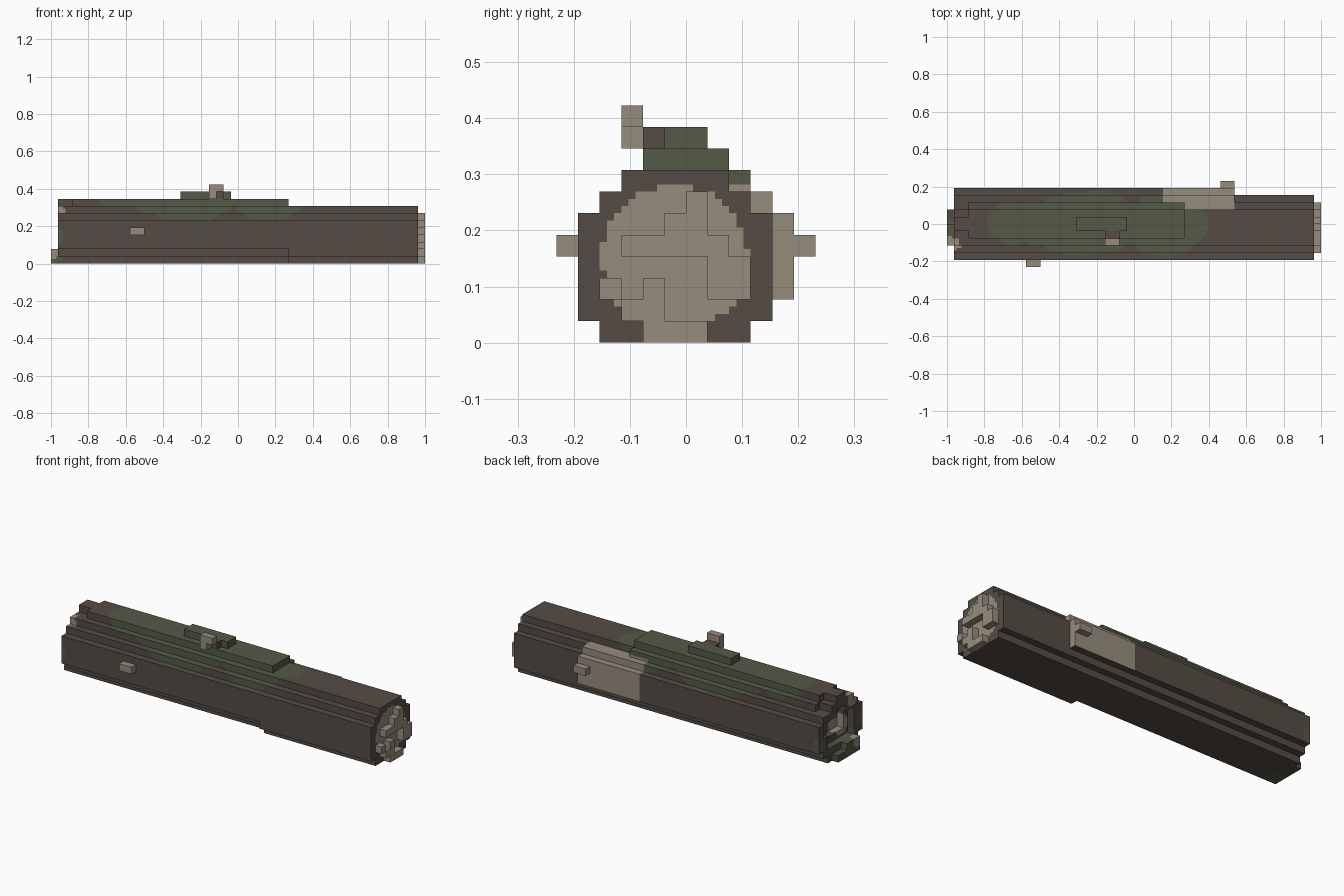
import bpy, bmesh
from mathutils import Vector

cube = bpy.data.objects.get("Cube")
if cube:
    bpy.data.objects.remove(cube, do_unlink=True)

U = 2 / 52   # size of one block
N = 3        # paint squares along each block edge


def material(name, rgb):
    m = bpy.data.materials.new(name)
    m.use_nodes = True
    m.diffuse_color = (*rgb, 1)
    m.node_tree.nodes["Principled BSDF"].inputs["Base Color"].default_value = (*rgb, 1)
    return m


MATERIALS = [material("dark bark", (0.09, 0.072, 0.06)),
             material("pale wood", (0.31, 0.265, 0.205)),
             material("moss green", (0.09, 0.102, 0.062))]
BARK, WOOD, MOSS = range(3)

# Moss and bare wood blotches: centre and radius
MOSS_SPOTS = [(-.64, .01, .37, .14), (-.48, 0, .36, .15), (-.32, 0, .37, .22),
              (-.2, .01, .37, .22), (-.04, .02, .38, .14), (.16, -.01, .36, .21),
              (.29, 0, .33, .11), (-.98, -.19, .15, .05), (-.97, .19, .12, .05),
              (-.98, -.06, .06, .08), (-.92, .03, .2, .08)]
WOOD_SPOTS = [(-.96, -.1, .28, .04), (-1, -.1, .06, .04), (-.9, -.06, .14, .06)]


def in_spot(p, spots):
    return any((p - Vector(s[:3])).length < s[3] for s in spots)


def log_paint(p, axis, side):
    # sawn end
    if axis == 0 and p.x > .95:
        return WOOD if (p.y + .02) ** 2 + (p.z - .15) ** 2 < .017 else BARK
    # stripped patch on the back, with a rounded lower corner
    if p.y > .08 and 4 * U < p.x < 14.1 * U and .077 < p.z < .28:
        corner = max(0, p.x - .48) ** 2 + max(0, .14 - p.z) ** 2
        if corner < .0075:
            return WOOD
    if in_spot(p, WOOD_SPOTS):
        return WOOD
    return MOSS if in_spot(p, MOSS_SPOTS) else BARK


def wood_paint(p, axis, side):
    return WOOD


def cells(boxes):
    return {(x, y, z) for x0, x1, y0, y1, z0, z1 in boxes
            for x in range(x0, x1) for y in range(y0, y1) for z in range(z0, z1)}


def blocks(name, solid, paint):
    """Skin a set of blocks, painting every surface square by rule."""
    bm = bmesh.new()
    verts = {}

    def vert(key):
        if key not in verts:
            verts[key] = bm.verts.new(Vector(key) * (U / N))
        return verts[key]

    for cell in solid:
        for axis in range(3):
            for side in (0, 1):
                near = list(cell)
                near[axis] += 2 * side - 1
                if tuple(near) in solid:
                    continue
                a, b = (axis + 1) % 3, (axis + 2) % 3
                for i in range(N):
                    for j in range(N):
                        ring = []
                        for da, db in ((0, 0), (1, 0), (1, 1), (0, 1)):
                            key = [c * N for c in cell]
                            key[axis] += side * N
                            key[a] += i + da
                            key[b] += j + db
                            ring.append(vert(tuple(key)))
                        face = bm.faces.new(ring if side else ring[::-1])
                        face.material_index = paint(face.calc_center_median(), axis, side)
    mesh = bpy.data.meshes.new(name)
    bm.to_mesh(mesh)
    bm.free()
    for m in MATERIALS:
        mesh.materials.append(m)
    obj = bpy.data.objects.new(name, mesh)
    bpy.context.collection.objects.link(obj)


# Trunk: stacked layers, stepped where the log narrows
trunk = cells([
    (-25, 7, -3, 3, 0, 1), (7, 25, -4, 3, 0, 1),
    (-25, 7, -4, 4, 1, 2), (7, 25, -5, 4, 1, 2),
    (-25, 25, -5, 4, 2, 6), (-25, 14, 4, 5, 2, 6),
    (-25, 25, -4, 3, 6, 7), (-25, 14, 3, 4, 6, 7),
    (-25, 25, -3, 2, 7, 8), (-23, 7, 2, 3, 7, 8),
    (-23, 7, -2, 2, 8, 9), (-25, -23, -1, 1, 8, 9),
])
# Hollow at the rotten end
trunk -= cells([(-25, -24, -3, 3, 2, 6), (-24, -23, -2, 2, 3, 6),
                (-25, -24, -1, 1, 6, 7), (-25, -23, 3, 4, 4, 6)])
blocks("log_trunk", trunk, log_paint)

# Mossy ridge and the bent twig on top
blocks("moss_ridge", cells([(-8, -1, -1, 1, 9, 10)]), lambda p, a, s: MOSS)
blocks("twig_base", cells([(-4, -2, -2, -1, 9, 10)]), lambda p, a, s: BARK)
blocks("top_twig", cells([(-4, -2, -3, -2, 10, 11), (-4, -3, -3, -2, 9, 10)]), wood_paint)

# Branch stubs on both sides
blocks("front_stub", cells([(-15, -13, -6, -5, 4, 5)]), wood_paint)
blocks("back_stub", cells([(12, 14, 5, 6, 4, 5)]), wood_paint)

# Splinters on the sawn end
blocks("end_splinters", cells([
    (25, 26, -3, 0, 4, 5), (25, 26, -1, 1, 5, 6), (25, 26, 0, 1, 6, 7),
    (25, 26, 0, 2, 4, 5), (25, 26, 1, 3, 2, 4), (25, 26, -2, -1, 0, 3),
    (25, 26, -3, -2, 1, 2), (25, 26, -4, -3, 2, 3), (25, 26, -1, 1, 0, 1),
]), wood_paint)

# Broken lip under the hollow end
blocks("hollow_lip", cells([(-26, -25, -3, 0, 0, 2), (-26, -25, 0, 2, 0, 1)]), log_paint)
